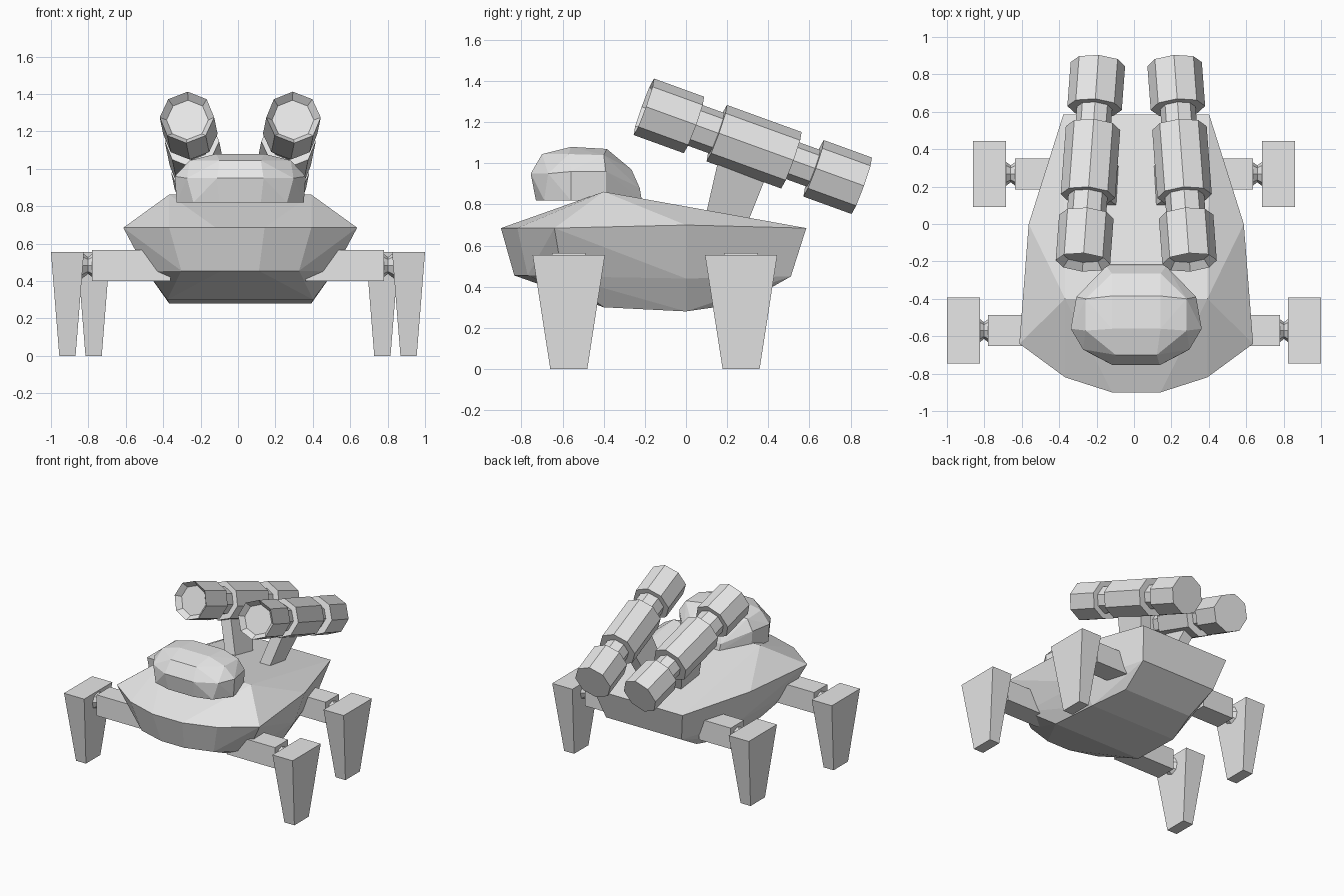
import bpy, bmesh, math
from mathutils import Vector

cube = bpy.data.objects.get("Cube")
if cube:
    bpy.data.objects.remove(cube, do_unlink=True)

grey = bpy.data.materials.new("plain grey")
grey.use_nodes = True
grey.diffuse_color = (0.8, 0.8, 0.8, 1)
grey.node_tree.nodes["Principled BSDF"].inputs["Base Color"].default_value = (0.8, 0.8, 0.8, 1)

CENTRE = 0.012  # body and guns sit slightly off the leg centre line


def finish(name, bm):
    bmesh.ops.recalc_face_normals(bm, faces=bm.faces)
    mesh = bpy.data.meshes.new(name)
    bm.to_mesh(mesh)
    bm.free()
    mesh.materials.append(grey)
    obj = bpy.data.objects.new(name, mesh)
    bpy.context.collection.objects.link(obj)
    return obj


def shell(name, half_points):
    """Convex faceted shell mirrored across the centre line."""
    bm = bmesh.new()
    for x, y, z in half_points:
        for s in (-1, 1):
            bm.verts.new((CENTRE + s * x, y, z))
    result = bmesh.ops.convex_hull(bm, input=bm.verts)
    spare = [v for v in bm.verts if not v.link_faces]
    bmesh.ops.delete(bm, geom=spare, context='VERTS')
    bmesh.ops.dissolve_limit(bm, angle_limit=math.radians(2), verts=bm.verts, edges=bm.edges)
    return finish(name, bm)


def prism(name, low, high):
    """Block lofted between two rectangles given as (cx, cy, z, width, depth)."""
    bm = bmesh.new()
    rings = []
    for cx, cy, z, w, d in (low, high):
        rings.append([bm.verts.new((cx + a * w / 2, cy + b * d / 2, z))
                      for a, b in ((-1, -1), (1, -1), (1, 1), (-1, 1))])
    for i in range(4):
        j = (i + 1) % 4
        bm.faces.new((rings[0][i], rings[0][j], rings[1][j], rings[1][i]))
    bm.faces.new(rings[0])
    bm.faces.new(rings[1])
    return finish(name, bm)


def turned(name, start, end, profile, sides=8):
    """Faceted turned part along an axis; profile holds (distance, radius)."""
    start = Vector(start)
    axis = (Vector(end) - start).normalized()
    side = axis.cross(Vector((0, 0, 1))).normalized()
    up = side.cross(axis)
    bm = bmesh.new()
    rings = []
    for t, r in profile:
        angles = [math.tau * i / sides for i in range(sides)]
        rings.append([bm.verts.new(start + axis * t + r * (side * math.cos(a) + up * math.sin(a)))
                      for a in angles])
    for a, b in zip(rings, rings[1:]):
        for i in range(sides):
            j = (i + 1) % sides
            bm.faces.new((a[i], a[j], b[j], b[i]))
    bm.faces.new(rings[0])
    bm.faces.new(rings[-1])
    return finish(name, bm)


# Hull: bottom, lower ring, rim and raised deck edge
shell("hull", [
    (0.39, -0.40, 0.30), (0.38, 0, 0.28), (0.30, 0.28, 0.32),
    (0.10, -0.835, 0.455), (0.315, -0.77, 0.455), (0.50, -0.60, 0.45),
    (0.48, 0, 0.44), (0.33, 0.51, 0.45),
    (0.13, -0.90, 0.685), (0.38, -0.82, 0.685), (0.625, -0.64, 0.685),
    (0.575, 0, 0.70), (0.39, 0.585, 0.685),
    (0.38, -0.40, 0.862)])

# Head dome
shell("head", [
    (0.11, -0.73, 0.82), (0.25, -0.69, 0.82), (0.34, -0.56, 0.82),
    (0.31, -0.39, 0.82), (0.15, -0.215, 0.82),
    (0.125, -0.755, 0.95), (0.285, -0.67, 0.95), (0.35, -0.56, 0.96),
    (0.32, -0.39, 0.96), (0.16, -0.225, 0.88),
    (0.11, -0.70, 1.045), (0.27, -0.57, 1.045), (0.27, -0.40, 1.04),
    (0.13, -0.265, 0.97),
    (0.13, -0.56, 1.08), (0.13, -0.385, 1.07)])

# Legs with arms and pinched joints: (row, leg x, leg y, arm end x)
for row, leg_x, leg_y, arm_x in (("front", 0.912, -0.57, 0.78), ("rear", 0.772, 0.268, 0.637)):
    for label, s in (("left", 1), ("right", -1)):
        prism(f"{row}_{label}_leg", (s * leg_x, leg_y, 0, 0.087, 0.18),
              (s * leg_x, leg_y, 0.555, 0.176, 0.352))
        inner = 0.36
        prism(f"{row}_{label}_arm", (s * (arm_x + inner) / 2, leg_y, 0.40, arm_x - inner, 0.165),
              (s * (arm_x + inner) / 2, leg_y, 0.565, arm_x - inner, 0.165))
        turned(f"{row}_{label}_joint", (s * (arm_x - 0.005), leg_y, 0.483), (s, leg_y, 0.483),
               [(0, 0.065), (0.027, 0.045), (0.06, 0.07)])

# Twin guns with funnel muzzles, necks and splayed struts
R = 0.146
gun_profile = [(0.04, 0.112), (0, R), (0.26, R), (0.26, 0.105), (0.378, 0.105), (0.378, R),
               (0.765, R), (0.765, 0.095), (0.88, 0.095), (0.88, R), (1.13, R)]
for label, s in (("left", 1), ("right", -1)):
    turned(f"{label}_gun", (CENTRE + s * 0.285, -0.205, 1.275),
           (CENTRE + s * 0.205, 0.857, 0.89), gun_profile)
    prism(f"{label}_gun_strut", (CENTRE + s * 0.13, 0.19, 0.70, 0.09, 0.21),
          (CENTRE + s * 0.24, 0.30, 1.05, 0.09, 0.27))
